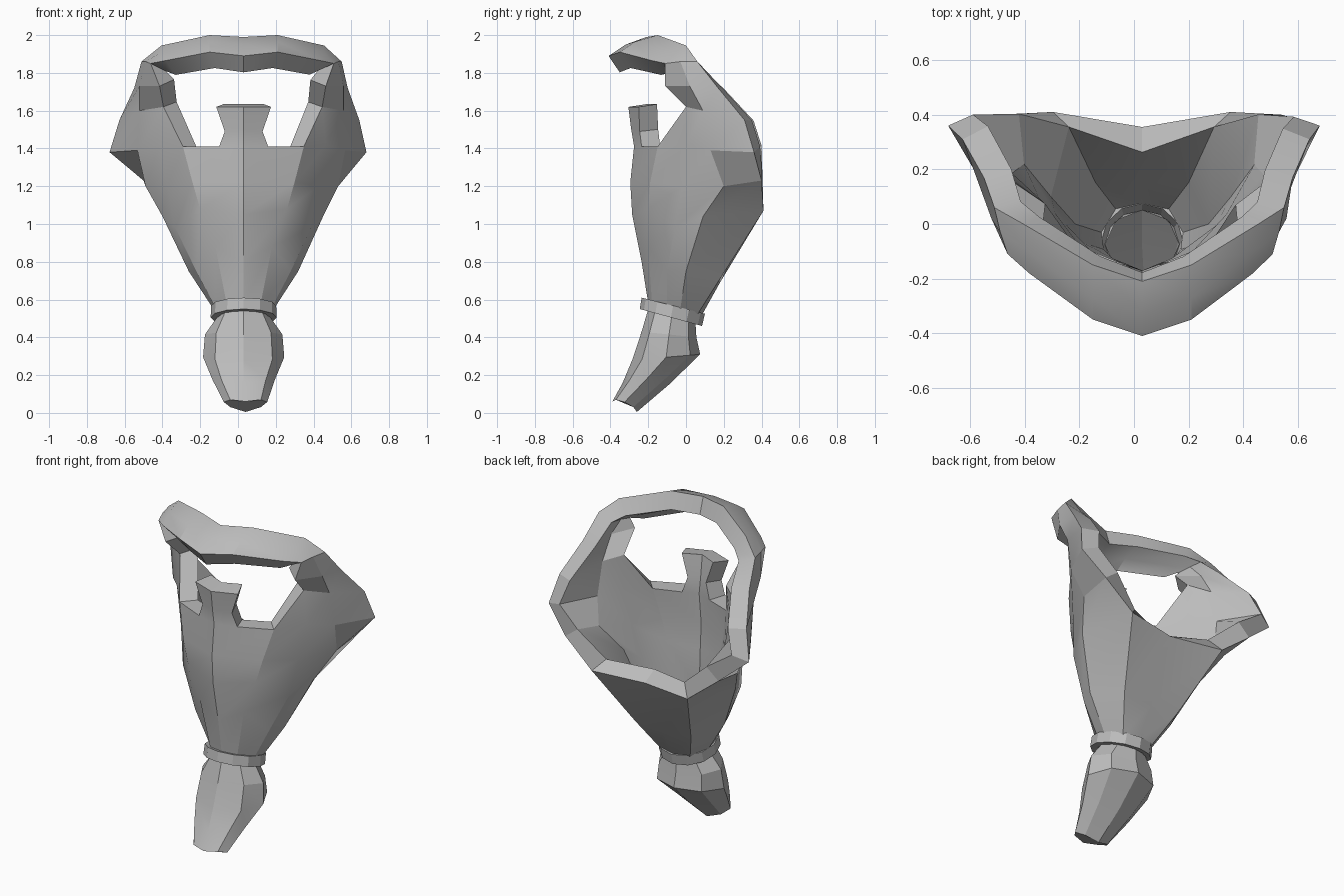
import bpy, bmesh, math
from mathutils import Vector

if "Cube" in bpy.data.objects:
    bpy.data.objects.remove(bpy.data.objects["Cube"])

grey = bpy.data.materials.new("plain grey")
grey.diffuse_color = (0.5, 0.5, 0.5, 1)
grey.use_nodes = True
grey.node_tree.nodes["Principled BSDF"].inputs["Base Color"].default_value = grey.diffuse_color


def finish(name, bm, angle=22, thickness=0):
    me = bpy.data.meshes.new(name)
    bm.to_mesh(me)
    bm.free()
    ob = bpy.data.objects.new(name, me)
    bpy.context.collection.objects.link(ob)
    me.materials.append(grey)
    bpy.ops.object.select_all(action='DESELECT')
    ob.select_set(True)
    bpy.context.view_layer.objects.active = ob
    if thickness:
        # wall thins out towards the neck
        vg = ob.vertex_groups.new(name="wall")
        for v in me.vertices:
            vg.add([v.index], min(1, max(.12, (v.co.z - .55) / .4)), 'REPLACE')
        mod = ob.modifiers.new("thickness", 'SOLIDIFY')
        mod.thickness = thickness
        mod.offset = -1
        mod.vertex_group = "wall"
        bpy.ops.object.modifier_apply(modifier=mod.name)
    bpy.ops.object.shade_smooth_by_angle(angle=math.radians(angle))
    return ob


# Half cup rows, front centre to back centre
cup = [
    [(0, -.20, .58), (.09, -.18, .58), (.15, -.10, .56), (.16, -.03, .55), (.10, .06, .52), (0, .08, .51)],
    [(0, -.235, .80), (.15, -.20, .88), (.25, -.10, .75), (.29, .00, .75), (.19, .18, .71), (0, .18, .69)],
    [(0, -.285, 1.05), (.23, -.20, 1.08), (.36, -.06, .98), (.425, .09, 1.04), (.325, .41, 1.07), (0, .355, 1.06)],
    [(0, -.295, 1.22), (.27, -.19, 1.22), (.40, -.02, 1.2), (.51, .20, 1.2), (.52, .40, 1.23)],
    [(0, -.275, 1.41), (.32, -.15, 1.41), (.44, .00, 1.42), (.55, .13, 1.39), (.68, .36, 1.38)],
]
# Strip from face opening to outer rim, side to top centre
hood = [
    [(.42, .00, 1.62), (.54, .09, 1.60), (.635, .31, 1.55)],
    [(.44, -.11, 1.73), (.54, .02, 1.73), (.565, .17, 1.72)],
    [(.485, -.11, 1.85), (.51, -.03, 1.86), (.53, .06, 1.86)],
    [(.41, -.18, 1.865), (.43, -.09, 1.91), (.43, .00, 1.945)],
    [(.18, -.35, 1.91), (.18, -.27, 1.965), (.18, -.15, 2.0)],
    [(0, -.41, 1.89), (0, -.32, 1.95), (0, -.21, 1.99)],
]
# Half of the flared nose tab
tab = [[(0, -.29, 1.50), (.10, -.245, 1.49)], [(0, -.305, 1.62), (.145, -.25, 1.62)]]
tab_root = (.13, -.235, 1.41)

bm = bmesh.new()
for side in (1, -1):
    def vert(p):
        x = p[0] * side
        return bm.verts.new((x + .03 * (1 - (p[0] / .68) ** 4), p[1], p[2]))

    def face(*vs):
        bm.faces.new(vs if side > 0 else vs[::-1])

    def loft(a, b):
        for i in range(min(len(a), len(b)) - 1):
            face(a[i], a[i + 1], b[i + 1], b[i])

    c = [[vert(p) for p in r] for r in cup]
    h = [[vert(p) for p in r] for r in hood]
    t = [[vert(p) for p in r] for r in tab]
    root = vert(tab_root)
    for k in range(3):
        loft(c[k], c[k + 1])
    loft(c[3][1:], c[4][1:])
    face(c[3][0], c[3][1], c[4][1], root)
    face(c[3][0], root, c[4][0])
    face(c[4][1], c[4][2], h[0][0])
    loft(c[4][2:], h[0])
    for a, b in zip(h, h[1:]):
        loft(a, b)
    loft([c[4][0], root], t[0])
    loft(t[0], t[1])
bmesh.ops.remove_doubles(bm, verts=bm.verts, dist=.0005)
bmesh.ops.recalc_face_normals(bm, faces=bm.faces)
front = min(bm.faces, key=lambda f: f.calc_center_median().y + abs(f.calc_center_median().z - 1.1) * 9)
if front.normal.y > 0:
    bmesh.ops.reverse_faces(bm, faces=bm.faces)
finish("hood_shell", bm, thickness=.105)


def ring(bm, cx, f, b, rx, n, bulge=0):
    """Tilted oval given its front and back (y, z) points."""
    f, b = Vector(f), Vector(b)
    out = []
    for i in range(n):
        a = 2 * math.pi * i / n
        yz = f.lerp(b, .5 - .5 * math.cos(a))
        out.append(bm.verts.new((cx + rx * math.sin(a), yz.x, yz.y + bulge * abs(math.sin(a)))))
    return out


def bridge(bm, rings, closed=False):
    pairs = list(zip(rings, rings[1:])) + ([(rings[-1], rings[0])] if closed else [])
    n = len(rings[0])
    for a, b in pairs:
        for i in range(n):
            j = (i + 1) % n
            bm.faces.new((a[i], a[j], b[j], b[i]))


# Tilted collar
bm = bmesh.new()
bridge(bm, [ring(bm, .03, (-.235, .61), (.10, .525), .172, 12),
            ring(bm, .03, (-.245, .55), (.085, .46), .175, 12),
            ring(bm, .03, (-.20, .54), (.05, .47), .135, 12),
            ring(bm, .03, (-.205, .60), (.075, .53), .15, 12)], True)
bmesh.ops.recalc_face_normals(bm, faces=bm.faces)
finish("collar", bm)

# Pointed tuft below the collar, open at the top
bm = bmesh.new()
tuft = [ring(bm, .03, (-.20, .55), (.05, .48), .135, 8),
        ring(bm, .03, (-.235, .43), (.055, .40), .205, 8),
        ring(bm, .03, (-.285, .28), (.075, .31), .215, 8),
        ring(bm, .03, (-.335, .16), (-.09, .15), .165, 8, .02),
        ring(bm, .04, (-.39, .06), (-.26, .005), .115, 8, .025)]
bridge(bm, tuft)
bm.faces.new(tuft[-1])
bmesh.ops.recalc_face_normals(bm, faces=bm.faces)
finish("tuft", bm)
